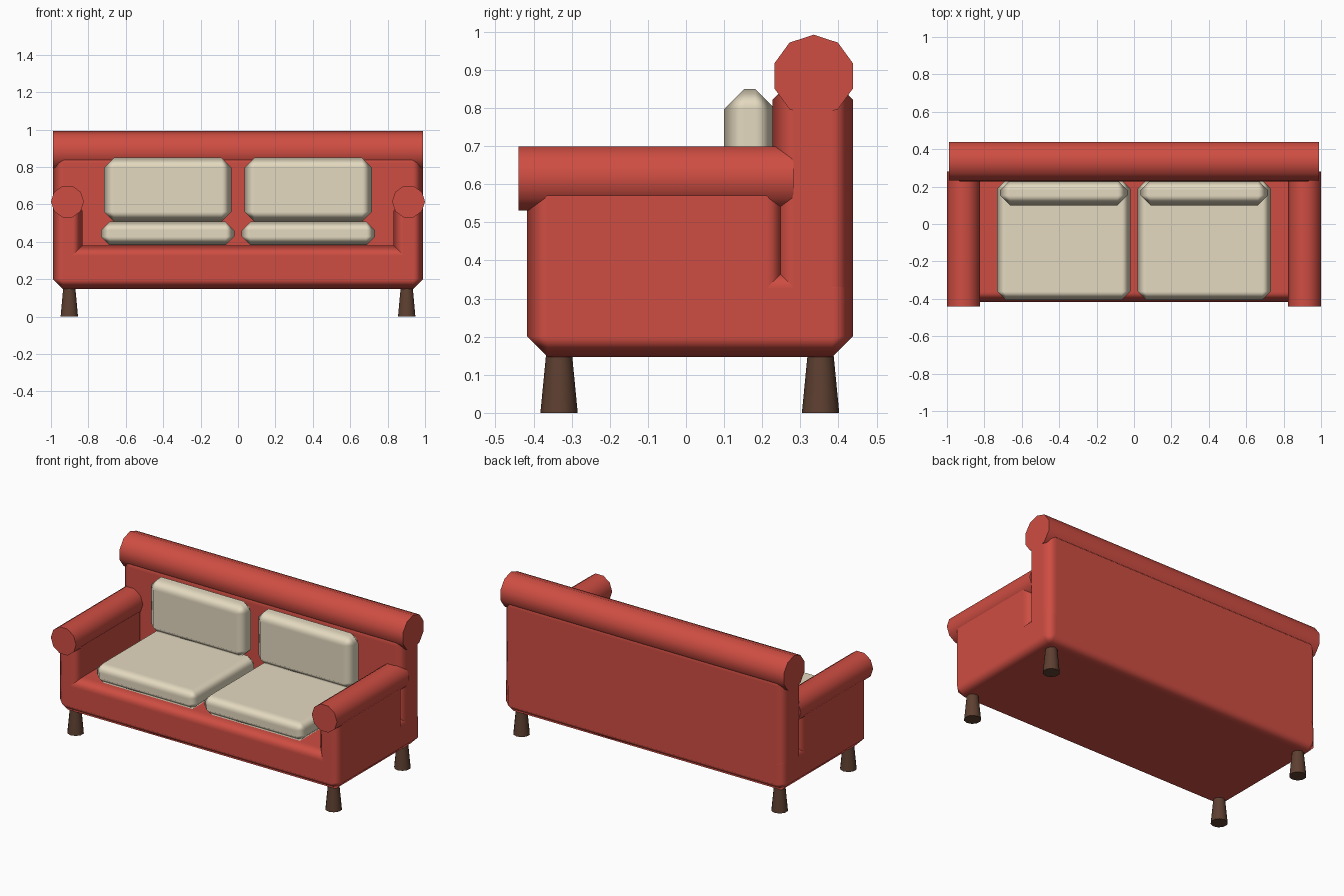
import bpy, bmesh, math
from mathutils import Matrix, Vector

if "Cube" in bpy.data.objects:
    bpy.data.objects.remove(bpy.data.objects["Cube"])


def material(name, rgb):
    m = bpy.data.materials.new(name)
    m.diffuse_color = (*rgb, 1)
    m.use_nodes = True
    m.node_tree.nodes["Principled BSDF"].inputs["Base Color"].default_value = m.diffuse_color
    return m


RED = material("red_fabric", (0.62, 0.075, 0.055))
CREAM = material("cream_fabric", (0.78, 0.70, 0.53))
WOOD = material("dark_wood", (0.11, 0.05, 0.03))


def finish(name, bm, mat):
    bmesh.ops.recalc_face_normals(bm, faces=bm.faces)
    me = bpy.data.meshes.new(name)
    bm.to_mesh(me)
    bm.free()
    me.materials.append(mat)
    ob = bpy.data.objects.new(name, me)
    bpy.context.collection.objects.link(ob)
    return ob


def soft_box(name, lo, hi, bevel, mat):
    """Box between two corners with one chamfer and hardened smooth normals."""
    lo, hi = Vector(lo), Vector(hi)
    bm = bmesh.new()
    bmesh.ops.create_cube(bm, size=1, matrix=Matrix.Translation((lo + hi) / 2)
                          @ Matrix.Diagonal((*(hi - lo), 1)))
    for f in bm.faces:
        f.smooth = True
    ob = finish(name, bm, mat)
    mod = ob.modifiers.new("chamfer", 'BEVEL')
    mod.width = bevel
    mod.segments = 1
    mod.harden_normals = True
    return ob


def tube(name, centre, r1, r2, length, rot, mat):
    """Ten-sided capped cylinder or cone, smooth round the side."""
    bm = bmesh.new()
    bmesh.ops.create_cone(bm, cap_ends=True, segments=10, radius1=r1, radius2=r2,
                          depth=length, matrix=Matrix.Translation(centre) @ rot)
    ob = finish(name, bm, mat)
    bpy.ops.object.select_all(action='DESELECT')
    ob.select_set(True)
    bpy.context.view_layer.objects.active = ob
    bpy.ops.object.shade_smooth_by_angle(angle=math.radians(40))
    return ob


Q = math.pi / 2
ALONG_X = Matrix.Rotation(Q, 4, 'Y') @ Matrix.Rotation(Q, 4, 'Z')
ALONG_Y = Matrix.Rotation(Q, 4, 'X') @ Matrix.Rotation(Q, 4, 'Z')

# Base and backrest
soft_box("base", (-0.99, -0.417, 0.147), (0.99, 0.438, 0.38), 0.054, RED)
soft_box("backrest", (-0.99, 0.227, 0.147), (0.99, 0.438, 0.88), 0.058, RED)
tube("backrest_roll", (0, 0.335, 0.884), 0.108, 0.108, 1.98, ALONG_X, RED)

for side, s in (("left", -1), ("right", 1)):
    def pair(a, b):
        return (a, b) if s > 0 else (-b, -a)

    # Arm panel and its roll
    x0, x1 = pair(0.832, 0.99)
    soft_box("arm_" + side, (x0, -0.417, 0.147), (x1, 0.264, 0.62), 0.054, RED)
    tube("arm_roll_" + side, (s * 0.912, -0.079, 0.615), 0.088, 0.088, 0.722,
         ALONG_Y, RED)

    # Seat and back cushions
    x0, x1 = pair(0.02, 0.732)
    soft_box("seat_cushion_" + side, (x0, -0.407, 0.382), (x1, 0.235, 0.508), 0.046, CREAM)
    x0, x1 = pair(0.035, 0.716)
    soft_box("back_cushion_" + side, (x0, 0.1, 0.508), (x1, 0.234, 0.85), 0.053, CREAM)

    # Tapered legs
    for end, y in (("front", -0.333), ("back", 0.353)):
        tube(f"{end}_leg_{side}", (s * 0.902, y, 0.077), 0.049, 0.034, 0.154,
             Matrix.Identity(4), WOOD)
